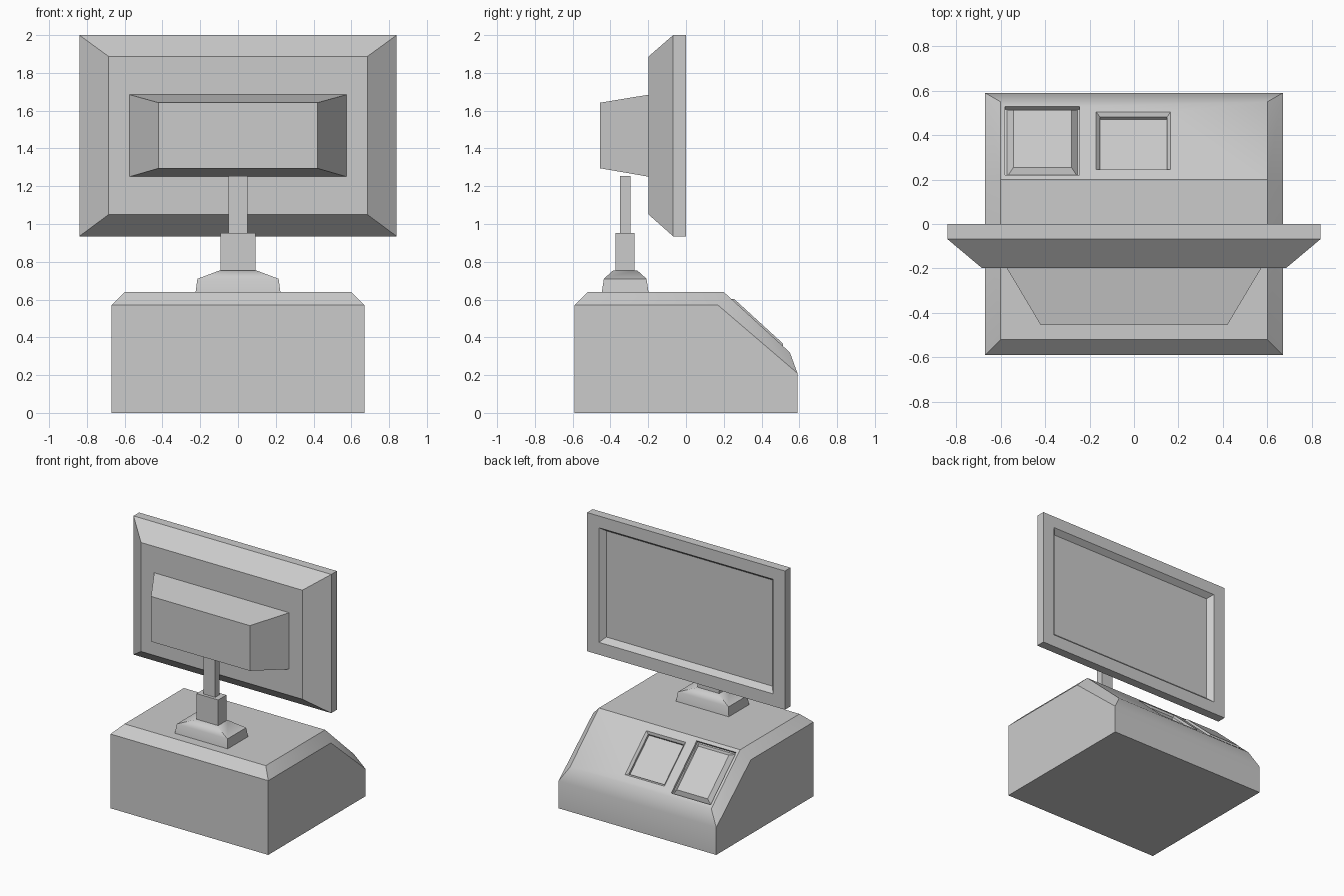
import bpy, bmesh, math
from mathutils import Matrix, Vector

if "Cube" in bpy.data.objects:
    bpy.data.objects.remove(bpy.data.objects["Cube"])


def finish(bm, name, angle=None):
    bmesh.ops.recalc_face_normals(bm, faces=bm.faces)
    me = bpy.data.meshes.new(name)
    bm.to_mesh(me)
    bm.free()
    ob = bpy.data.objects.new(name, me)
    bpy.context.collection.objects.link(ob)
    if angle:
        smooth(ob, angle)
    return ob


def smooth(ob, angle):
    bpy.ops.object.select_all(action='DESELECT')
    ob.select_set(True)
    bpy.context.view_layer.objects.active = ob
    bpy.ops.object.shade_smooth_by_angle(angle=math.radians(angle))


def frame(origin, a, b, c):
    m = Matrix((a, b, c)).transposed().to_4x4()
    m.translation = Vector(origin)
    return m


def loft(name, rings, m=Matrix(), angle=None):
    """Closed solid through rectangles (a0, a1, b0, b1, height)."""
    bm = bmesh.new()
    loops = [[bm.verts.new(m @ Vector((a, b, h)))
              for a, b in ((a0, b0), (a1, b0), (a1, b1), (a0, b1))]
             for a0, a1, b0, b1, h in rings]
    for lo, hi in zip(loops, loops[1:]):
        for i in range(4):
            j = (i + 1) % 4
            bm.faces.new((lo[i], lo[j], hi[j], hi[i]))
    bm.faces.new(loops[0])
    bm.faces.new(loops[-1])
    return finish(bm, name, angle)


# Base housing: outer side profile plus inset, raised top profile
bm = bmesh.new()
outer = [(-.59, 0), (-.59, .57), (.17, .57), (.59, .21), (.59, 0)]
inner = [(-.52, .64), (.2, .64), (.55, .32)]
for half, profile in ((.67, outer), (.6, inner)):
    for s in (-1, 1):
        for y, z in profile:
            bm.verts.new((s * half, y, z))
bmesh.ops.convex_hull(bm, input=bm.verts)
bmesh.ops.dissolve_limit(bm, angle_limit=.02, verts=bm.verts, edges=bm.edges)
base = finish(bm, "base_housing")

# Recesses in the sloped panel
down = Vector((0, .35, -.32)).normalized()
out = Vector((0, .32, .35)).normalized()
slope = frame((0, .2, .64), Vector((1, 0, 0)), down, out)
cutters = [
    loft("pad_recess_cutter", [(-.58, -.245, .027, .447, -.02),
                               (-.58, -.245, .027, .447, .05)], slope),
    loft("window_recess_cutter", [(-.154, .149, .077, .397, -.033),
                                  (-.154, .149, .077, .397, -.016),
                                  (-.18, .175, .051, .423, .01)], slope),
]
for c in cutters:
    c.hide_render = True
    mod = base.modifiers.new("recess", 'BOOLEAN')
    mod.operation = 'DIFFERENCE'
    mod.solver = 'EXACT'
    mod.object = c
    bpy.context.view_layer.objects.active = base
    bpy.ops.object.modifier_apply(modifier=mod.name)
    bpy.data.objects.remove(c)
smooth(base, 30)

# Bevelled pad standing in the first recess
loft("slope_pad", [(-.572, -.253, .035, .442, -.021),
                   (-.543, -.282, .065, .415, .01)], slope)

# Stand: foot, sleeve and pole, all on one axis
stand = Matrix.Translation((0, -.322, 0))
loft("stand_foot", [(-.225, .225, -.124, .124, .635),
                    (-.215, .215, -.113, .113, .71),
                    (-.095, .095, -.063, .063, .755)], stand, 43)
for name, hx, hy, z0, z1 in (("stand_sleeve", .092, .05, .75, .952),
                             ("stand_pole", .05, .027, .95, 1.255)):
    loft(name, [(-hx, hx, -hy, hy, z0), (-hx, hx, -hy, hy, z1)], stand)

# Display: tapered back, slab edge, bezel and sunken screen
upright = frame((0, 0, 0), Vector((1, 0, 0)), Vector((0, 0, 1)), Vector((0, 1, 0)))
loft("display_body", [(-.685, .685, 1.05, 1.887, -.198),
                      (-.84, .84, .935, 2, -.068),
                      (-.84, .84, .935, 2, 0),
                      (-.74, .74, 1.03, 1.91, 0),
                      (-.705, .705, 1.065, 1.88, -.04)], upright)
loft("display_rear_box", [(-.42, .42, 1.295, 1.642, -.455),
                          (-.575, .575, 1.25, 1.685, -.195)], upright)
